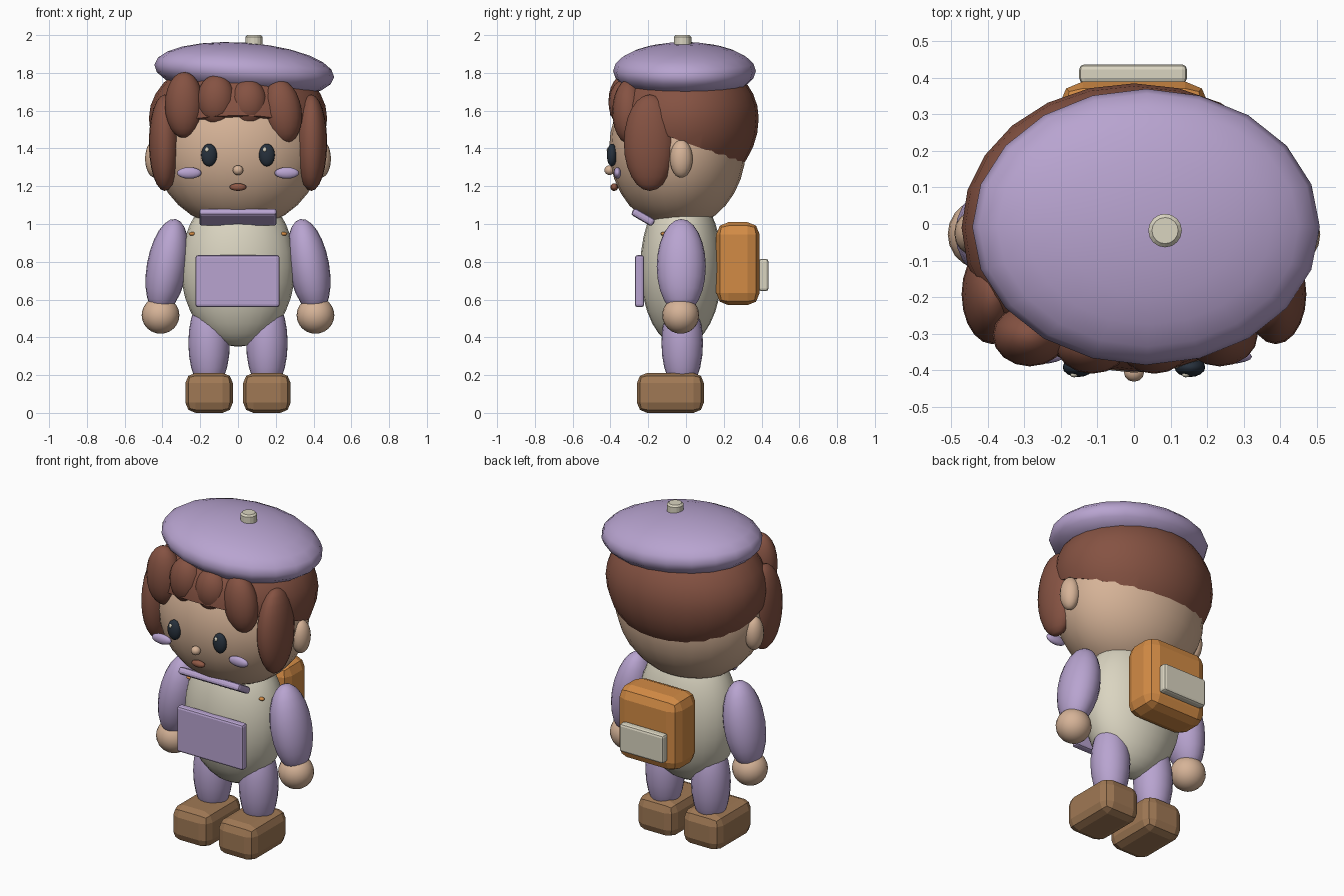
import bpy, bmesh, math
from mathutils import Matrix, Vector

if "Cube" in bpy.data.objects:
    bpy.data.objects.remove(bpy.data.objects["Cube"])


def mat(name, rgb):
    m = bpy.data.materials.new(name)
    m.diffuse_color = (*rgb, 1)
    m.use_nodes = True
    m.node_tree.nodes["Principled BSDF"].inputs["Base Color"].default_value = m.diffuse_color
    return m


LAVENDER = mat("lavender", (0.48, 0.37, 0.63))
HAIR = mat("hair brown", (0.235, 0.085, 0.055))
SKIN = mat("skin", (0.67, 0.45, 0.31))
CREAM = mat("cream", (0.70, 0.66, 0.53))
TAN = mat("shoe tan", (0.35, 0.19, 0.09))
ORANGE = mat("bag orange", (0.65, 0.26, 0.06))
DARK = mat("eye dark", (0.02, 0.03, 0.045))
LIP = mat("lip brown", (0.28, 0.10, 0.06))


def finish(bm, name, material, smooth):
    bmesh.ops.recalc_face_normals(bm, faces=bm.faces)
    me = bpy.data.meshes.new(name)
    bm.to_mesh(me)
    bm.free()
    for p in me.polygons:
        p.use_smooth = smooth
    me.materials.append(material)
    ob = bpy.data.objects.new(name, me)
    bpy.context.collection.objects.link(ob)
    return ob


def place(bm, loc, size, rot):
    m = Matrix.Translation(loc)
    m = m @ Matrix.Rotation(math.radians(rot[1]), 4, 'Y') @ Matrix.Rotation(math.radians(rot[0]), 4, 'X')
    bm.transform(m @ Matrix.Diagonal((*size, 1)))


def ball(name, loc, radii, material, rot=(0, 0), seg=20, rings=12):
    bm = bmesh.new()
    bmesh.ops.create_uvsphere(bm, u_segments=seg, v_segments=rings, radius=1)
    place(bm, loc, radii, rot)
    return finish(bm, name, material, True)


def box(name, lo, hi, material, bevel, segs=2, rot=(0, 0)):
    bm = bmesh.new()
    bmesh.ops.create_cube(bm, size=1)
    size = [b - a for a, b in zip(lo, hi)]
    bm.transform(Matrix.Diagonal((*size, 1)))
    bmesh.ops.bevel(bm, geom=bm.edges[:], offset=bevel, segments=segs,
                    profile=0.5, affect='EDGES')
    place(bm, [(a + b) / 2 for a, b in zip(lo, hi)], (1, 1, 1), rot)
    return finish(bm, name, material, False)


# Head and face
ball("head", (0, -0.045, 1.40), (0.445, 0.362, 0.425), SKIN, seg=24, rings=16)
ball("nose", (0, -0.405, 1.285), (0.028, 0.027, 0.026), SKIN, seg=12, rings=8)
ball("mouth", (0, -0.38, 1.195), (0.045, 0.02, 0.02), LIP, seg=12, rings=8)

# Hair cap: ellipsoid with a slanted lower edge
bm = bmesh.new()
bmesh.ops.create_uvsphere(bm, u_segments=24, v_segments=16, radius=1)
for v in bm.verts:
    v.co.z *= 0.34 if v.co.z > 0 else 0.40
place(bm, (0, -0.01, 1.56), (0.472, 0.395, 1), (0, 0))
cut = bmesh.ops.bisect_plane(bm, geom=bm.verts[:] + bm.edges[:] + bm.faces[:],
                             plane_co=(0, 0, 1.43), plane_no=Vector((0, 0.36, 1)).normalized(),
                             clear_inner=True)
rim = [e for e in cut["geom_cut"] if isinstance(e, bmesh.types.BMEdge)]
bmesh.ops.contextual_create(bm, geom=rim)
cap = finish(bm, "hair_cap", HAIR, True)
bpy.context.view_layer.objects.active = cap
cap.select_set(True)
bpy.ops.object.shade_smooth_by_angle(angle=math.radians(40))

# Fringe tufts: x, y, z, half height, tilt
for i, (x, y, z, h, tilt) in enumerate([(-0.285, -0.305, 1.63, 0.175, 0),
                                        (-0.115, -0.325, 1.655, 0.135, 0),
                                        (0.055, -0.325, 1.64, 0.125, 0),
                                        (0.235, -0.305, 1.595, 0.17, -8)]):
    ball(f"fringe_tuft_{i + 1}", (x, y, z), (0.102, 0.085, h), HAIR, rot=(0, tilt), seg=16)

# Beret and its stem
ball("beret", (0.033, -0.008, 1.81), (0.477, 0.378, 0.15), LAVENDER, rot=(0, 4))
bm = bmesh.new()
bmesh.ops.create_cone(bm, cap_ends=True, segments=16, radius1=0.046, radius2=0.046, depth=0.08)
top = [e for e in bm.edges if all(v.co.z > 0 for v in e.verts)]
bmesh.ops.bevel(bm, geom=top, offset=0.01, segments=1, affect='EDGES')
place(bm, (0.085, -0.018, 1.96), (1, 1, 1), (0, 0))
finish(bm, "beret_stem", CREAM, False)

# Body, bib pocket, collar
ball("body", (0, -0.025, 0.77), (0.303, 0.217, 0.42), CREAM, seg=24, rings=16)
box("bib_pocket", (-0.225, -0.27, 0.56), (0.22, -0.222, 0.835), LAVENDER, 0.013)
box("collar", (-0.205, -0.292, 1.015), (0.205, -0.162, 1.057), LAVENDER, 0.015, rot=(-30, 0))

# Backpack
box("backpack", (-0.205, 0.16, 0.57), (0.205, 0.39, 1.01), ORANGE, 0.065)
box("backpack_pocket", (-0.15, 0.385, 0.645), (0.145, 0.437, 0.815), CREAM, 0.014)

# Paired parts
for s, side in ((-1, "left"), (1, "right")):
    ball(f"eye_{side}", (s * 0.153, -0.392, 1.365), (0.042, 0.027, 0.06), DARK, seg=16)
    ball(f"eye_glint_{side}", (s * 0.153 - 0.011, -0.412, 1.393), (0.011, 0.008, 0.013),
         CREAM, seg=10, rings=6)
    ball(f"cheek_{side}", (s * 0.258, -0.363, 1.27), (0.065, 0.02, 0.03), LAVENDER, seg=16, rings=8)
    ball(f"ear_{side}", (s * 0.44, -0.025, 1.345), (0.052, 0.06, 0.1), SKIN, seg=16)
    ball(f"side_lock_{side}", (s * 0.388, -0.192, 1.43), (0.084, 0.137, 0.255), HAIR)
    ball(f"arm_{side}", (s * 0.375, -0.025, 0.775), (0.108, 0.13, 0.255), LAVENDER, rot=(0, -s * 10))
    ball(f"hand_{side}", (s * 0.41, -0.028, 0.517), (0.1, 0.098, 0.098), SKIN)
    ball(f"leg_{side}", (s * 0.153, -0.02, 0.37), (0.11, 0.11, 0.26), LAVENDER)
    x = s * 0.153
    box(f"shoe_{side}", (x - 0.126, -0.26, 0), (x + 0.126, 0.095, 0.212), TAN, 0.055)
    ball(f"strap_end_{side}", (s * 0.243, -0.12, 0.948), (0.018, 0.014, 0.01), ORANGE, seg=10, rings=6)
